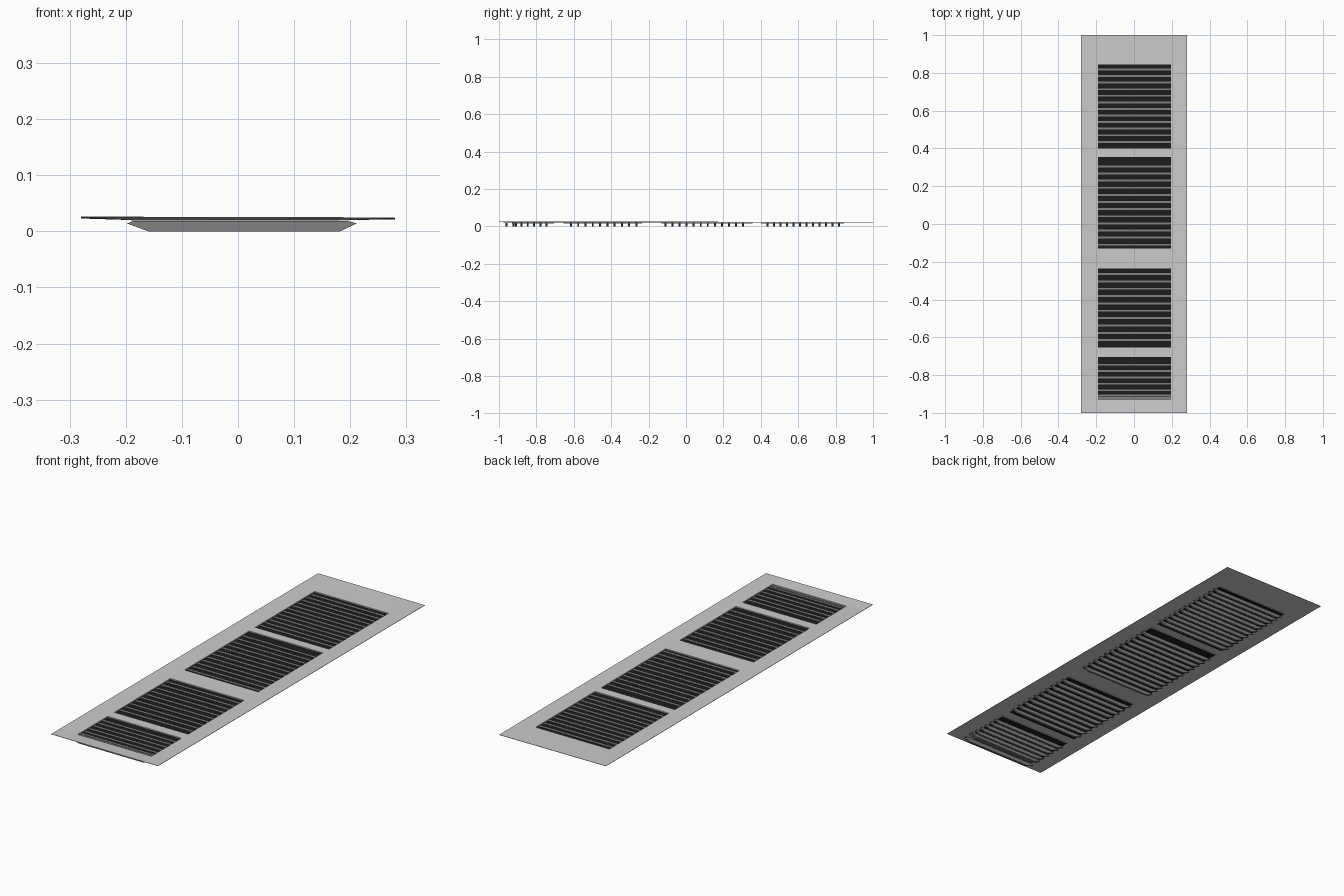
import bpy, bmesh

if "Cube" in bpy.data.objects:
    bpy.data.objects.remove(bpy.data.objects["Cube"])

X0, X1 = -0.19, 0.197
OPENINGS = [(-0.93, -0.705), (-0.655, -0.235), (-0.13, 0.355), (0.40, 0.845)]


def make(name, bm, color=None):
    bmesh.ops.recalc_face_normals(bm, faces=bm.faces)
    me = bpy.data.meshes.new(name)
    bm.to_mesh(me)
    bm.free()
    ob = bpy.data.objects.new(name, me)
    bpy.context.collection.objects.link(ob)
    if color:
        m = bpy.data.materials.new(name + "_paint")
        m.diffuse_color = color
        m.use_nodes = True
        m.node_tree.nodes["Principled BSDF"].inputs["Base Color"].default_value = m.diffuse_color
        me.materials.append(m)
    return ob


# Thin cover plate, slightly dished, with four openings
xs = [-0.28, X0, X1, 0.28]
ys = [-1.0] + [y for o in OPENINGS for y in o] + [1.0]
bm = bmesh.new()
grid = []
for j, y in enumerate(ys):
    row = []
    for i, x in enumerate(xs):
        rim = i in (0, 3) or j in (0, len(ys) - 1)
        z = 0.0245 - 0.0025 * x - 0.001 * y if rim else 0.0215
        row.append(bm.verts.new((x, y, z)))
    grid.append(row)
for j in range(len(ys) - 1):
    for i in range(3):
        if i == 1 and j % 2 == 1:
            continue
        bm.faces.new((grid[j][i], grid[j][i + 1], grid[j + 1][i + 1], grid[j + 1][i]))
plate = make("cover_plate", bm)
solid = plate.modifiers.new("thickness", 'SOLIDIFY')
solid.thickness = 0.0015
solid.offset = -1

# Dark backing sheet behind each opening
bm = bmesh.new()
for a, b in OPENINGS:
    bm.faces.new([bm.verts.new(p) for p in
                  ((X0, a, 0.0165), (X1, a, 0.0165), (X1, b, 0.0165), (X0, b, 0.0165))])
make("backing_sheets", bm, (0.012, 0.012, 0.012, 1))

# Short walls around each opening
bm = bmesh.new()
for a, b in OPENINGS:
    c = [(X0, a), (X1, a), (X1, b), (X0, b)]
    top = [bm.verts.new((*p, 0.0215)) for p in c]
    low = [bm.verts.new((*p, 0.0165)) for p in c]
    for i in range(4):
        k = (i + 1) % 4
        bm.faces.new((top[i], top[k], low[k], low[i]))
make("opening_walls", bm)


# Trapezoid slats with tapered ends
def slat(bm, y):
    prof = [(-0.16, 0.0), (0.182, 0.0), (0.212, 0.014), (0.197, 0.018), (-0.187, 0.018), (-0.198, 0.014)]
    front = [bm.verts.new((x, y - 0.005, z)) for x, z in prof]
    back = [bm.verts.new((x, y + 0.005, z)) for x, z in prof]
    bm.faces.new(front)
    bm.faces.new(back[::-1])
    n = len(prof)
    for i in range(n):
        k = (i + 1) % n
        bm.faces.new((front[i], back[i], back[k], front[k]))


def spread(a, b, n):
    return [a + (b - a) * i / (n - 1) for i in range(n)]


rows = {
    "slats_front": [-0.96, -0.922, -0.908, -0.88, -0.846, -0.812, -0.778, -0.745],
    "slats_mid_front": spread(-0.615, -0.265, 10),
    "slats_mid_back": spread(-0.11, 0.305, 12),
    "slats_back": spread(0.435, 0.818, 12),
}
for name, positions in rows.items():
    bm = bmesh.new()
    for y in positions:
        slat(bm, y)
    make(name, bm, (0.22, 0.22, 0.22, 1))
